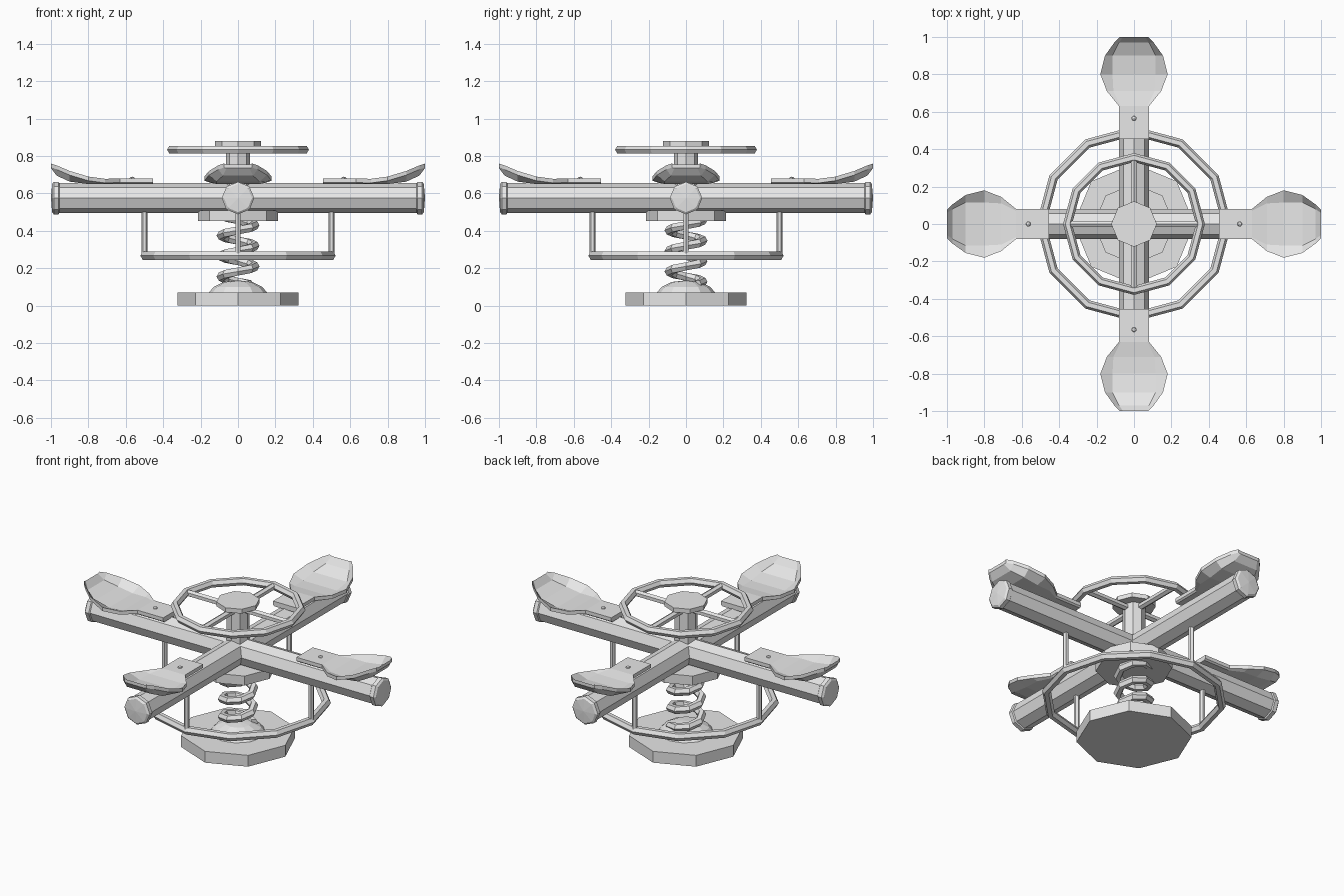
import bpy
import bmesh
from math import cos, sin, pi
from mathutils import Matrix, Vector

cube = bpy.data.objects.get("Cube")
if cube:
    bpy.data.objects.remove(cube)

grey = bpy.data.materials.new("plain_grey")
grey.use_nodes = True
grey.diffuse_color = (0.8, 0.8, 0.8, 1)
grey.node_tree.nodes["Principled BSDF"].inputs["Base Color"].default_value = (0.8, 0.8, 0.8, 1)


def loft(name, rings, closed=False, turn=Matrix()):
    """Skin a list of equal-sized point rings; open ends get a cap."""
    bm = bmesh.new()
    loops = [[bm.verts.new(turn @ Vector(p)) for p in ring] for ring in rings]
    pairs = list(zip(loops, loops[1:]))
    if closed:
        pairs.append((loops[-1], loops[0]))
    else:
        bm.faces.new(loops[0])
        bm.faces.new(loops[-1])
    for a, b in pairs:
        for i in range(len(a)):
            j = (i + 1) % len(a)
            bm.faces.new((a[i], a[j], b[j], b[i]))
    bmesh.ops.remove_doubles(bm, verts=bm.verts, dist=0.0005)
    bmesh.ops.recalc_face_normals(bm, faces=bm.faces)
    mesh = bpy.data.meshes.new(name)
    bm.to_mesh(mesh)
    bm.free()
    mesh.materials.append(grey)
    obj = bpy.data.objects.new(name, mesh)
    bpy.context.scene.collection.objects.link(obj)
    return obj


def lathe(name, profile, sides=8, turn=Matrix()):
    """Turn (radius, height) points around z, first corner on the x axis."""
    rings = [[(r * cos(2 * pi * i / sides), r * sin(2 * pi * i / sides), z)
              for i in range(sides)] for r, z in profile]
    return loft(name, rings, turn=turn)


def tube_ring(radius, angle, z, thick, sides=6):
    """One cross-section of a tube running around the z axis."""
    ring = []
    for k in range(sides):
        a = 2 * pi * k / sides
        r = radius + thick * cos(a)
        ring.append((r * cos(angle), r * sin(angle), z + thick * sin(a)))
    return ring


def hoop(name, radius, z, thick, sides=12):
    rings = [tube_ring(radius, 2 * pi * i / sides, z, thick) for i in range(sides)]
    return loft(name, rings, closed=True)


# Ground plate, spring mount and upper plate
lathe("ground_plate", [(0.323, 0), (0.323, 0.07)])
lathe("spring_mount", [(0.16, 0.065), (0.13, 0.1), (0.075, 0.127), (0, 0.135)], 12)
lathe("upper_plate", [(0.215, 0.452), (0.215, 0.51)])

# Coil spring
steps = 8
pitch = 0.11
loft("spring", [tube_ring(0.09, 2 * pi * i / steps, 0.21 + pitch * i / steps, 0.025)
                for i in range(-7, 20)])

# Crossed beams
BEAM_Z = 0.575
for name, axis in (("beam_side", "Y"), ("beam_front", "X")):
    turn = Matrix.Translation((0, 0, BEAM_Z)) @ Matrix.Rotation(pi / 2, 4, axis)
    lathe(name, [(0.08, -0.97), (0.08, 0.97)], turn=turn)

# Steering column, hub and wheel
lathe("steering_column", [(0.065, 0.6), (0.065, 0.86)])
lathe("steering_hub", [(0.122, 0.853), (0.122, 0.88)])
hoop("steering_wheel", 0.355, 0.834, 0.024)

# Foot rest
hoop("foot_rest", 0.497, 0.267, 0.025)

# Seat sections: distance, half width, rim height, floor half width, floor top, underside
SEAT = [
    (0.455, 0.08, 0.68, 0.07, 0.68, 0.65),
    (0.63, 0.08, 0.68, 0.07, 0.68, 0.65),
    (0.71, 0.145, 0.678, 0.11, 0.668, 0.65),
    (0.80, 0.18, 0.69, 0.115, 0.665, 0.65),
    (0.90, 0.155, 0.72, 0.115, 0.68, 0.663),
    (0.97, 0.105, 0.75, 0.08, 0.715, 0.695),
    (1.0, 0.075, 0.76, 0.06, 0.755, 0.735),
]


def seat_ring(d, w, rim, fw, top, under):
    low = rim - 0.022
    return [(d, -w, rim), (d, -fw, top), (d, fw, top), (d, w, rim),
            (d, w, low), (d, fw, under), (d, -fw, under), (d, -w, low)]


# Parts repeated on each of the four arms
for i, side in enumerate(("left", "back", "right", "front")):
    spin = Matrix.Rotation(i * pi / 2, 4, "Z")
    outward = spin @ Matrix.Rotation(pi / 2, 4, "Y")
    loft(side + "_seat", [seat_ring(*s) for s in SEAT], turn=spin)
    lathe(side + "_seat_bolt", [(0.016, 0.675), (0.012, 0.686), (0, 0.69)], 5,
          spin @ Matrix.Translation((0.565, 0, 0)))
    lathe(side + "_beam_cap",
          [(0.08, 0.955), (0.087, 0.96), (0.087, 0.985), (0.075, 0.994), (0, 1.0)],
          turn=spin @ Matrix.Translation((0, 0, BEAM_Z)) @ Matrix.Rotation(pi / 2, 4, "Y"))
    lathe(side + "_post", [(0.016, 0.26), (0.016, 0.55)], 6,
          spin @ Matrix.Translation((0.5, 0, 0)))
    lathe(side + "_wheel_spoke", [(0.02, 0.03), (0.02, 0.35)], 6,
          Matrix.Translation((0, 0, 0.834)) @ outward)
